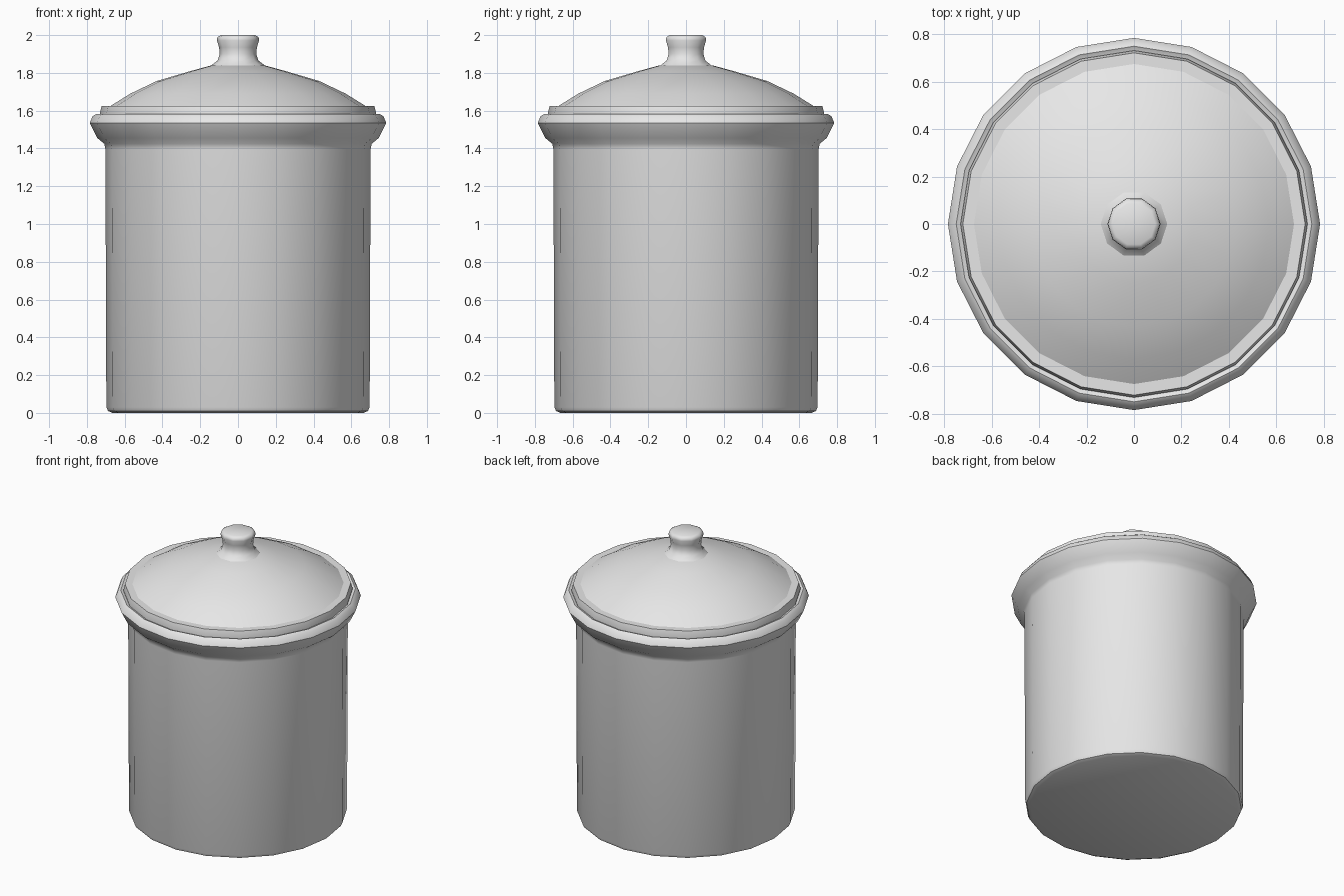
import bpy, math

if "Cube" in bpy.data.objects:
    bpy.data.objects.remove(bpy.data.objects["Cube"])

# One plain pale grey glaze
glaze = bpy.data.materials.new("pale grey ceramic")
glaze.diffuse_color = (0.8, 0.8, 0.8, 1)
glaze.use_nodes = True
glaze.node_tree.nodes["Principled BSDF"].inputs["Base Color"].default_value = glaze.diffuse_color


def lathe(name, profile, sides, angle):
    """Revolve (radius, z) points about z; radius 0 makes a pole."""
    verts, faces, rings = [], [], []
    for r, z in profile:
        start = len(verts)
        n = 1 if r == 0 else sides
        for i in range(n):
            a = 2 * math.pi * i / sides
            verts.append((r * math.cos(a), r * math.sin(a), z))
        rings.append([start + i % n for i in range(sides)])
    for low, high in zip(rings, rings[1:]):
        for i in range(sides):
            j = (i + 1) % sides
            quad = [low[i], low[j], high[j], high[i]]
            faces.append(list(dict.fromkeys(quad)))
    mesh = bpy.data.meshes.new(name)
    mesh.from_pydata(verts, [], faces)
    mesh.materials.append(glaze)
    mesh.update()
    ob = bpy.data.objects.new(name, mesh)
    bpy.context.collection.objects.link(ob)
    bpy.ops.object.select_all(action='DESELECT')
    ob.select_set(True)
    bpy.context.view_layer.objects.active = ob
    bpy.ops.object.shade_smooth_by_angle(angle=math.radians(angle))
    return ob


# Jar body with flared rim and hollow inside
lathe("jar_body", [
    (0, 0), (0.665, 0), (0.688, 0.01), (0.697, 0.03), (0.702, 1.395),
    (0.708, 1.425), (0.745, 1.455), (0.785, 1.535), (0.77, 1.57),
    (0.75, 1.583), (0.735, 1.575), (0.64, 1.56), (0.64, 0.06), (0, 0.06)], 20, 40)

# Domed lid with a stepped edge
lathe("lid", [
    (0, 1.565), (0.73, 1.565), (0.732, 1.585), (0.722, 1.625),
    (0.675, 1.625), (0.57, 1.69), (0.43, 1.757), (0.25, 1.81),
    (0.14, 1.84), (0, 1.845)], 20, 30)

# Waisted knob
lathe("lid_knob", [
    (0.15, 1.83), (0.135, 1.845), (0.108, 1.865), (0.097, 1.9), (0.1, 1.935),
    (0.112, 1.972), (0.109, 1.99), (0.09, 2.0), (0, 2.0)], 10, 60)
